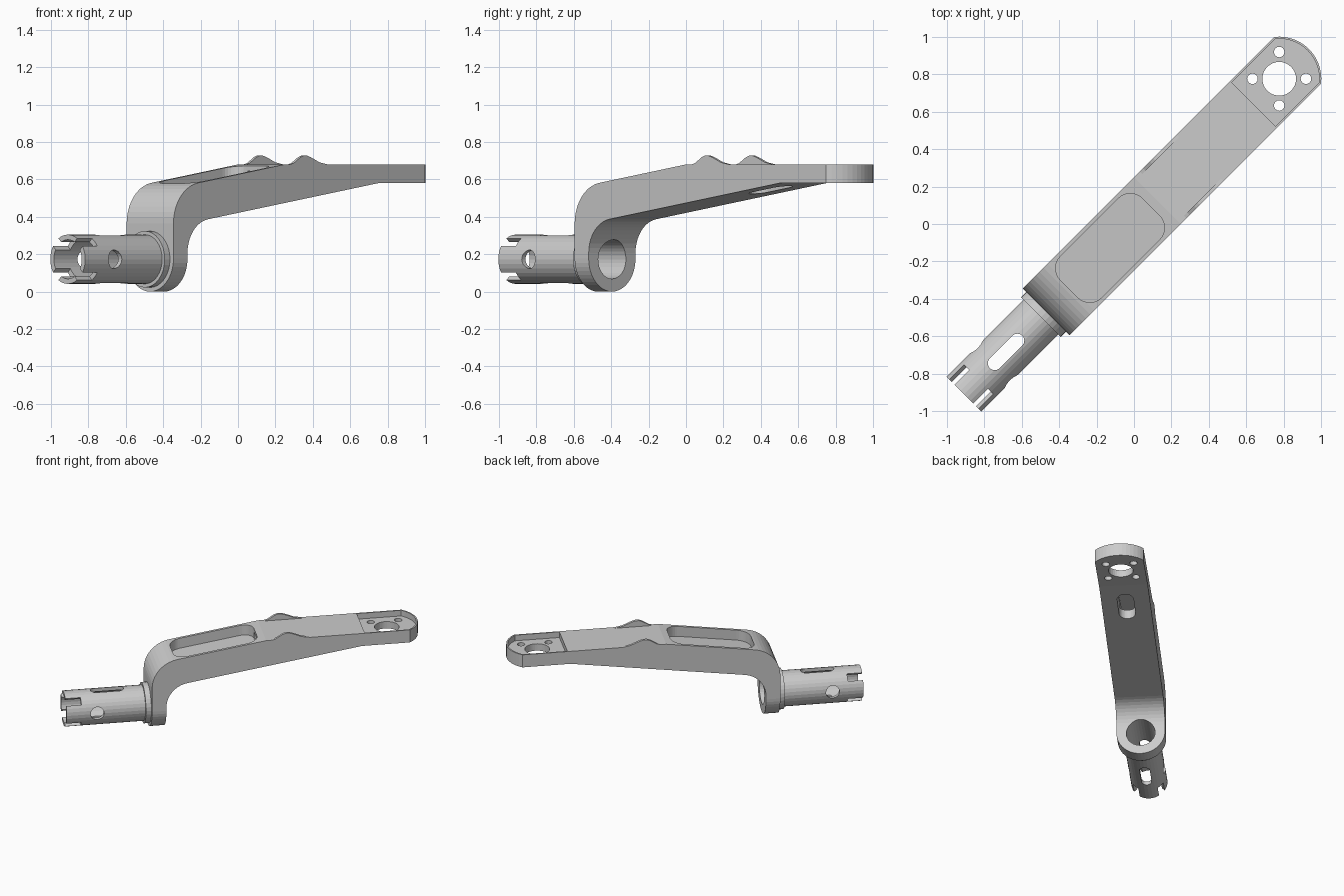
import bpy, bmesh
from math import sin, cos, pi, atan, asin, radians
from mathutils import Matrix

if "Cube" in bpy.data.objects:
    bpy.data.objects.remove(bpy.data.objects["Cube"])

# Local frame: u along the arm, v across it, z up. Turned 45 degrees at the end.
AX = {'u': lambda a, b, t: (t, a, b),
      'v': lambda a, b, t: (a, t, b),
      'z': lambda a, b, t: (a, b, t)}


def prism(name, pts, axis, lo, hi, slope=0.0, pivot=0.0):
    """Extrude a 2D outline along an axis, optionally sheared in z along u."""
    bm = bmesh.new()
    rings = [[bm.verts.new(AX[axis](a, b, t)) for a, b in pts] for t in (lo, hi)]
    n = len(pts)
    bm.faces.new(rings[0])
    bm.faces.new(rings[1][::-1])
    for i in range(n):
        j = (i + 1) % n
        bm.faces.new((rings[0][i], rings[0][j], rings[1][j], rings[1][i]))
    for v in bm.verts:
        v.co.z += slope * (v.co.x - pivot)
    bmesh.ops.recalc_face_normals(bm, faces=bm.faces)
    me = bpy.data.meshes.new(name)
    bm.to_mesh(me)
    bm.free()
    ob = bpy.data.objects.new(name, me)
    bpy.context.collection.objects.link(ob)
    return ob


def arc(cx, cy, r, a0, a1, n):
    return [(cx + r * cos(a0 + (a1 - a0) * i / n), cy + r * sin(a0 + (a1 - a0) * i / n))
            for i in range(n + 1)]


def circle(cx, cy, r, n=32):
    return arc(cx, cy, r, 0, 2 * pi, n)[:-1]


def round_rect(x0, x1, y0, y1, r, n=8):
    pts = []
    for k, (x, y) in enumerate([(x1 - r, y1 - r), (x0 + r, y1 - r), (x0 + r, y0 + r), (x1 - r, y0 + r)]):
        rr = r * 0.999
        pts += arc(x, y, rr, k * pi / 2, (k + 1) * pi / 2, n)
    return pts


def boolean(ob, cutter, op):
    m = ob.modifiers.new('cut', 'BOOLEAN')
    m.operation, m.object, m.solver = op, cutter, 'EXACT'
    dg = bpy.context.evaluated_depsgraph_get()
    me = bpy.data.meshes.new_from_object(ob.evaluated_get(dg))
    ob.modifiers.clear()
    ob.data = me
    bpy.data.objects.remove(cutter)


def tip_outline(u0, half, r):
    a = asin(half / r)
    return [(u0, half), (u0, -half)] + arc(TIP, 0, r, -a, a, 14)


HW, TIP, SL, ZC, TOP = 0.177, 1.098, 0.15, 0.173, 0.68
tilt = pi / 2 + atan(SL)

# Arm: side profile trimmed by its plan outline and its end-on outline
side = ([(-0.665, 0.0)] + arc(-0.445, 0.364, 0.22, pi, tilt, 10)
        + [(0.177, TOP), (1.5, TOP), (1.5, 0.58), (0.884, 0.58)]
        + arc(-0.376, 0.206, 0.183, tilt, pi, 10) + [(-0.559, 0.0)])
arm = prism('crank_arm', side, 'v', -0.3, 0.3)
boolean(arm, prism('plan', tip_outline(-0.8, HW, 0.225), 'z', -0.1, 1), 'INTERSECT')
boolean(arm, prism('end', arc(0, HW, HW, pi, 2 * pi, 24) + [(HW, 1), (-HW, 1)], 'u', -1, 2), 'INTERSECT')

# Barrel and its collar
boolean(arm, prism('barrel', circle(0, ZC, 0.132), 'u', -1.287, -0.6), 'UNION')
boolean(arm, prism('collar', circle(0, ZC, 0.151), 'u', -0.705, -0.61), 'UNION')

cutters = [
    # bore through barrel and plate
    prism('bore', circle(0, ZC, 0.105), 'u', -1.4, -0.4),
    # cross hole and long slot of the barrel
    prism('cross_hole', circle(-1.06, ZC, 0.05, 20), 'v', -0.3, 0.3),
    prism('barrel_slot', round_rect(-1.09, -0.845, -0.037, 0.037, 0.037), 'z', -0.1, 0.33),
    # sloped pocket in the arm, recess at the tip
    prism('pocket', round_rect(-0.49, 0.128, -0.156, 0.156, 0.09), 'z', TOP - 0.08, 0.9, SL, 0.177),
    prism('tip_recess', tip_outline(0.905, 0.166, 0.214), 'z', 0.635, 0.8),
    # cable channel from the pocket to the underside slot
    prism('channel', [(-0.055, 0.593), (0.055, 0.593), (0.055, 0.645), (-0.055, 0.645)], 'u', 0.05, 0.74),
    prism('under_slot', round_rect(0.5, 0.78, -0.06, 0.06, 0.06), 'z', 0.4, 0.64),
    prism('tip_hole', circle(TIP, 0, 0.09), 'z', 0.4, 0.9),
]
# Small holes round the tip hole
for k in range(4):
    a = pi / 4 + k * pi / 2
    cutters.append(prism('screw_hole', circle(TIP + 0.143 * cos(a), 0.143 * sin(a), 0.028, 16), 'z', 0.4, 0.9))
# Crossed notches in the barrel end
for ang in (45, 135):
    c, s = cos(radians(ang)), sin(radians(ang))
    box = [(-0.2, -0.029), (0.2, -0.029), (0.2, 0.029), (-0.2, 0.029)]
    cutters.append(prism('notch', [(x * c - y * s, ZC + x * s + y * c) for x, y in box], 'u', -1.4, -1.175))
for cu in cutters:
    boolean(arm, cu, 'DIFFERENCE')

# Humps along both top edges
hump = [(0.22, TOP), (0.245, 0.687), (0.295, 0.718), (0.32, 0.727), (0.345, 0.727),
        (0.375, 0.718), (0.44, 0.691), (0.5, TOP)]
for name, s in (('left_hump', 1), ('right_hump', -1)):
    prism(name, hump, 'v', s * (HW - 0.02), s * HW)

# Turn everything onto the diagonal
for ob in bpy.context.collection.objects:
    ob.data.transform(Matrix.Rotation(pi / 4, 4, 'Z'))
